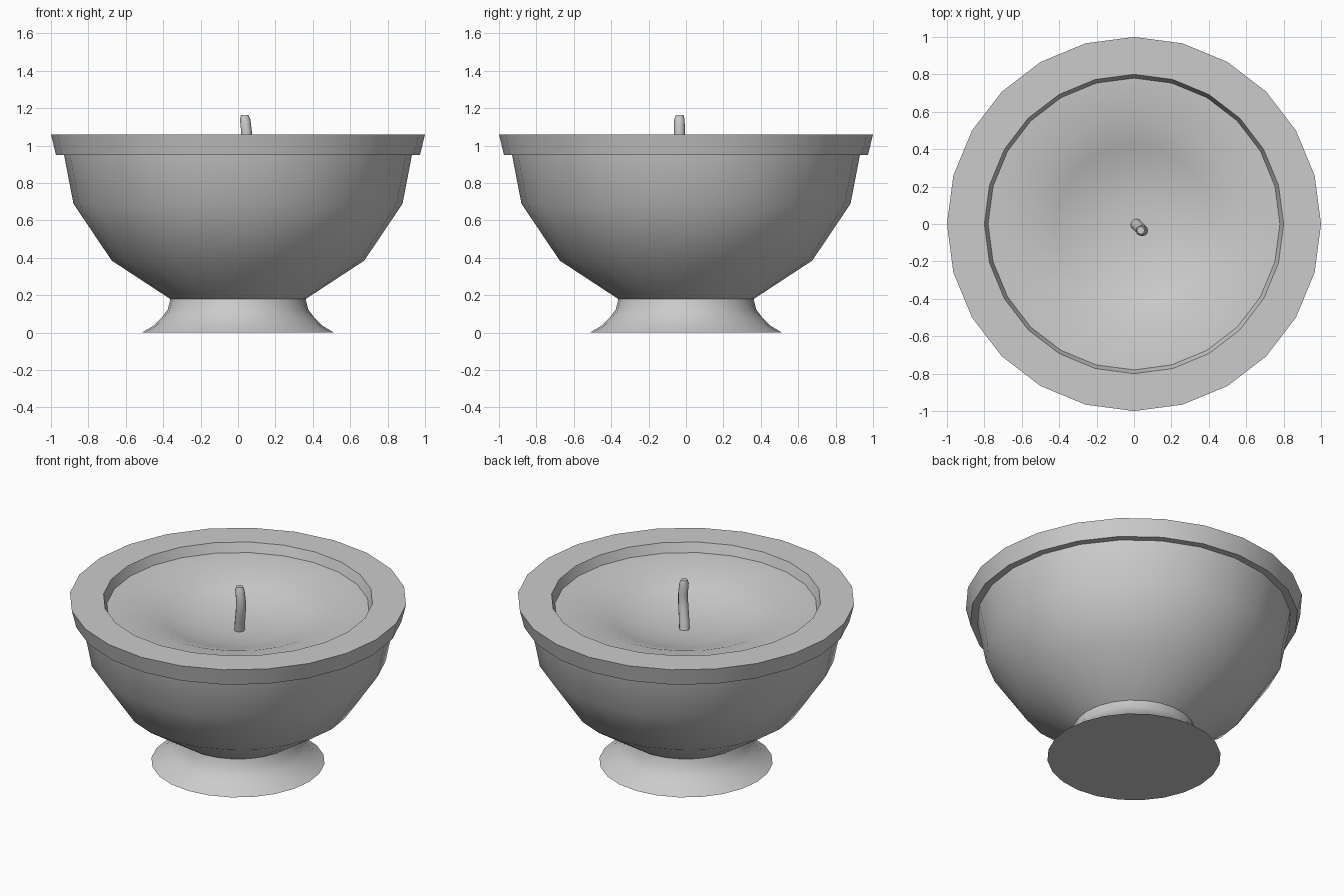
import bpy, bmesh, math
from mathutils import Vector

if "Cube" in bpy.data.objects:
    bpy.data.objects.remove(bpy.data.objects["Cube"])

SIDES = 24


def finish(name, bm, angle=30):
    bmesh.ops.remove_doubles(bm, verts=bm.verts, dist=1e-4)
    mesh = bpy.data.meshes.new(name)
    bm.to_mesh(mesh)
    bm.free()
    ob = bpy.data.objects.new(name, mesh)
    bpy.context.collection.objects.link(ob)
    bpy.ops.object.select_all(action='DESELECT')
    ob.select_set(True)
    bpy.context.view_layer.objects.active = ob
    bpy.ops.object.shade_smooth_by_angle(angle=math.radians(angle))
    return ob


def skin(bm, rings):
    """Join consecutive rings with quads (rings run counter-clockwise, upward)."""
    n = len(rings[0])
    for a, b in zip(rings, rings[1:]):
        for i in range(n):
            j = (i + 1) % n
            bm.faces.new((a[i], a[j], b[j], b[i]))


def ring(bm, centre, r, n):
    return [bm.verts.new((centre[0] + r * math.cos(2 * math.pi * i / n),
                          centre[1] + r * math.sin(2 * math.pi * i / n),
                          centre[2])) for i in range(n)]


def lathe(name, profile, bottom=False, tip=None):
    bm = bmesh.new()
    rings = [ring(bm, (0, 0, z), r, SIDES) for r, z in profile]
    skin(bm, rings)
    if bottom:
        bm.faces.new(rings[0][::-1])
    if tip is not None:
        c = bm.verts.new((0, 0, tip))
        last = rings[-1]
        for i in range(SIDES):
            bm.faces.new((last[i], last[(i + 1) % SIDES], c))
    return finish(name, bm)


# flared foot
lathe("foot", [(0.515, 0), (0.455, 0.035), (0.405, 0.085), (0.375, 0.125),
               (0.362, 0.18)], bottom=True)

# bowl with overhanging rim and inner lip
lathe("bowl", [(0.362, 0.18), (0.675, 0.385), (0.88, 0.69), (0.93, 0.95),
               (0.973, 0.95), (1.0, 1.06), (0.8, 1.06), (0.78, 1.0)])

# wax surface, dished towards the wick
lathe("wax", [(0.78, 1.0), (0.57, 0.985), (0.42, 0.93), (0.27, 0.882),
              (0.12, 0.865)], tip=0.86)

# bent wick with a rounded tip
path = [((0.01, 0.0, 0.84), 0.031), ((0.022, -0.012, 0.92), 0.031),
        ((0.042, -0.032, 1.0), 0.03), ((0.046, -0.035, 1.07), 0.029),
        ((0.038, -0.035, 1.14), 0.028), ((0.036, -0.034, 1.158), 0.02)]
bm = bmesh.new()
rings = [ring(bm, c, r, 12) for c, r in path]
skin(bm, rings)
bm.faces.new(rings[-1])
bm.faces.new(rings[0][::-1])
bmesh.ops.translate(bm, verts=rings[-1], vec=Vector((0, 0, 0.006)))
finish("wick", bm, 60)
